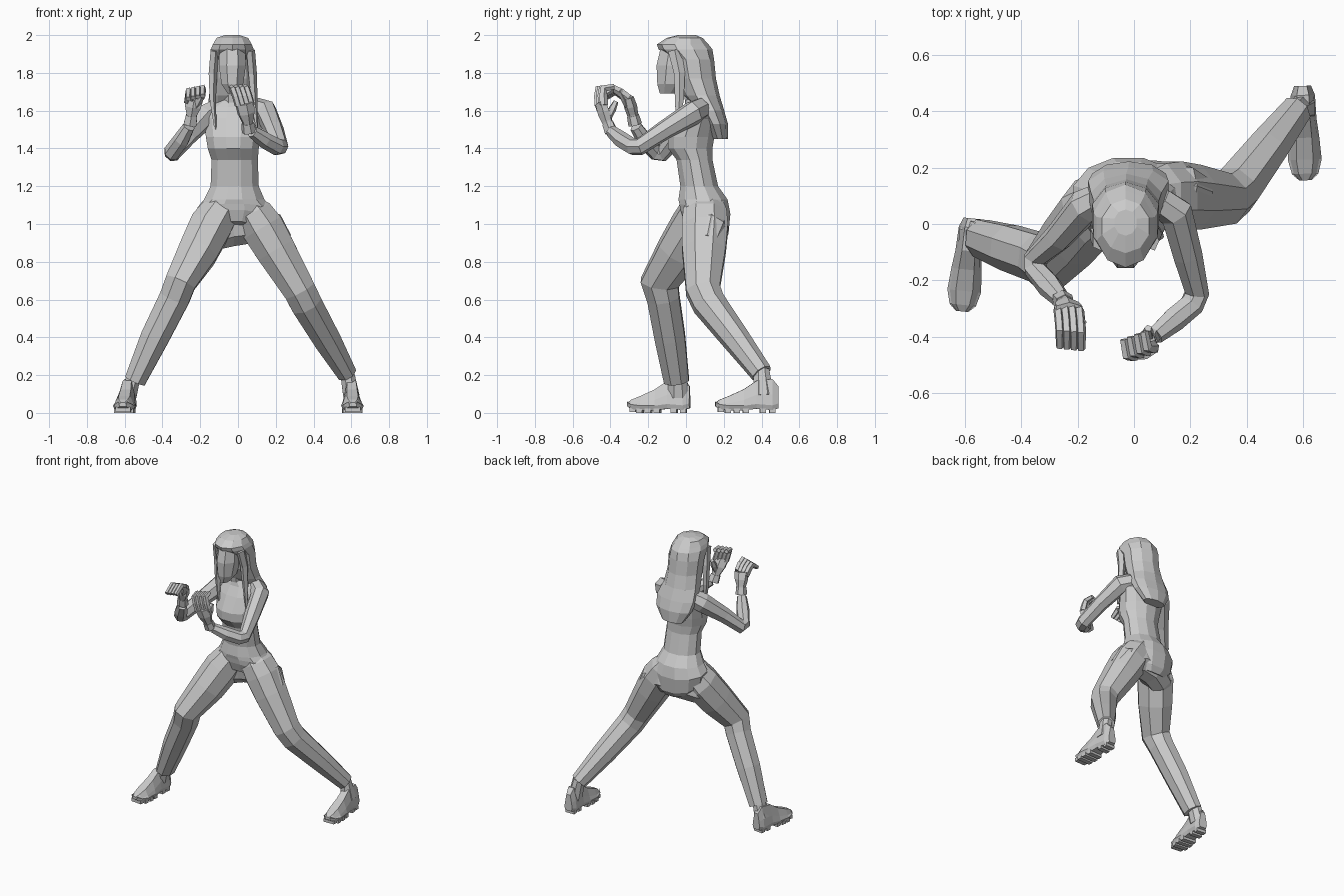
import bpy, bmesh, math
from mathutils import Vector as V


def loft(name, rings):
    """Skin a list of equal point rings and close both ends."""
    bm = bmesh.new()
    rows = [[bm.verts.new(p) for p in r] for r in rings]
    n = len(rows[0])
    for a, b in zip(rows, rows[1:]):
        for i in range(n):
            bm.faces.new((a[i], a[(i + 1) % n], b[(i + 1) % n], b[i]))
    bm.faces.new(rows[0])
    bm.faces.new(rows[-1])
    bmesh.ops.recalc_face_normals(bm, faces=bm.faces)
    me = bpy.data.meshes.new(name)
    bm.to_mesh(me)
    bm.free()
    ob = bpy.data.objects.new(name, me)
    bpy.context.collection.objects.link(ob)
    return ob


def tube(name, path, ref=(0, 1, 0), n=8):
    """Path rows: x, y, z, radius across ref, radius along ref."""
    pts = [V(p[:3]) for p in path]
    last = len(pts) - 1
    rings, u, told = [], None, None
    for i, p in enumerate(path):
        t = V((0, 0, 0))
        if i > 0:
            t += (pts[i] - pts[i - 1]).normalized()
        if i < last:
            t += (pts[i + 1] - pts[i]).normalized()
        t.normalize()
        if u is None:
            u = V(ref).cross(t).normalized()
        else:
            u = told.rotation_difference(t) @ u
        v, told = t.cross(u), t
        k = 1 / math.cos(math.pi / n)
        ang = [(j + .5) * math.tau / n for j in range(n)]
        rings.append([pts[i] + u * (math.cos(a) * p[3] * k) + v * (math.sin(a) * p[4] * k) for a in ang])
    return loft(name, rings)


def stack(name, rows, n=12):
    """Level rings: z, x min, x max, y front, y back, forward tilt."""
    rings = []
    for z, x0, x1, y0, y1, tilt in rows:
        ring = []
        for j in range(n):
            a = (j + .5) * math.tau / n
            dy = math.sin(a) * (y1 - y0) / 2 * 1.035
            ring.append((
                (x0 + x1) / 2 + math.cos(a) * (x1 - x0) / 2 * 1.035,
                (y0 + y1) / 2 + dy, z + dy * tilt))
        rings.append(ring)
    return loft(name, rings)


# torso, pelvis to shoulders, with the seat bridging both thighs
stack("torso", [
    (.96, -.15, .12, -.01, .20, -.5),
    (1.01, -.20, .17, -.03, .225, -.5),
    (1.08, -.215, .175, -.035, .235, -.2),
    (1.13, -.18, .14, -.04, .22, 0),
    (1.20, -.145, .11, -.03, .17, 0),
    (1.34, -.14, .105, -.05, .14, 0),
    (1.40, -.16, .11, -.095, .14, 0),
    (1.46, -.17, .12, -.095, .15, 0),
    (1.56, -.18, .14, -.045, .16, 0),
    (1.62, -.15, .11, -.01, .14, 0),
    (1.66, -.08, .03, 0, .10, 0)])
tube("seat", [
    (-.23, .0, .91, .07, .07), (-.15, .075, .955, .085, .095),
    (-.05, .115, .99, .095, .105), (.07, .125, 1.0, .095, .10),
    (.17, .115, .97, .095, .09), (.23, .10, .90, .07, .06)], (0, 0, 1))
tube("neck", [(-.03, .05, 1.62, .05, .05), (-.03, .02, 1.78, .045, .045)])

# face and long hair
stack("face", [
    (1.69, -.055, -.005, -.14, -.06, 0),
    (1.74, -.09, .03, -.155, -.01, 0),
    (1.84, -.105, .045, -.16, .03, 0),
    (1.945, -.10, .04, -.135, .03, 0)], 8)
stack("hair", [
    (2.0, -.07, .01, -.04, .05, 0),
    (1.985, -.115, .055, -.10, .085, 0),
    (1.95, -.135, .075, -.15, .115, 0),
    (1.925, -.145, .085, -.14, .135, 0),
    (1.87, -.15, .09, -.075, .145, 0),
    (1.77, -.145, .09, -.055, .155, 0),
    (1.68, -.155, .10, -.01, .175, 0),
    (1.60, -.165, .125, .06, .20, 0),
    (1.53, -.15, .115, .10, .22, 0),
    (1.45, -.10, .06, .14, .22, 0)], 10)
for side, xs in (("left", (-.125, -.135, -.135, -.12)), ("right", (.065, .075, .085, .10))):
    tube("hair_strand_" + side, [
        (xs[0], -.06, 1.92, .02, .03), (xs[1], -.035, 1.80, .02, .025),
        (xs[2], -.035, 1.66, .015, .02), (xs[3], -.045, 1.50, .005, .006)], n=5)

# trouser legs
tube("front_leg", [
    (-.075, .10, 1.13, .05, .08), (-.10, .075, 1.06, .10, .11), (-.15, .04, .98, .112, .122),
    (-.215, -.04, .85, .105, .115), (-.305, -.14, .69, .082, .10),
    (-.335, -.12, .61, .08, .085), (-.44, -.085, .40, .075, .08),
    (-.545, -.05, .17, .056, .066)])
tube("rear_leg", [
    (.045, .10, 1.13, .05, .09), (.08, .10, 1.06, .10, .115), (.13, .10, .98, .112, .122),
    (.20, .095, .86, .105, .115), (.325, .09, .65, .085, .09),
    (.36, .12, .58, .083, .085), (.47, .265, .39, .072, .07),
    (.575, .40, .21, .052, .055)])


def foot(name, heel, toe):
    """Boot with a lugged sole."""
    h, t = V((*heel, 0)), V((*toe, 0))
    d = t - h
    s = V((-d.y, d.x, 0)).normalized()
    rings = []
    for f, w, z0, z1 in ((0, .03, .025, .14), (.1, .043, .015, .18), (.35, .046, .022, .17),
                         (.55, .054, .013, .125), (.78, .06, .013, .09), (.93, .047, .02, .07), (1, .022, .035, .055)):
        prof = ((-.8, z0), (.8, z0), (1, z0 + .025), (.85, (z0 + z1) / 2), (.5, z1),
                (-.5, z1), (-.85, (z0 + z1) / 2), (-1, z0 + .025))
        rings.append([h + d * f + s * (w * k) + V((0, 0, z)) for k, z in prof])
    loft(name + "_boot", rings)
    for i, f in enumerate((.1, .25, .52, .66, .80, .91)):
        c = h + d * f
        w = (.034, .038, .048, .053, .051, .04)[i]
        z = .012 if i < 5 else .018
        tube(f"{name}_lug_{i}", [(*(c + s * w * k + V((0, 0, z))), .016, .012) for k in (-1, 1)], (0, 0, 1), 4)


foot("front", (-.575, .02), (-.61, -.31))
foot("rear", (.598, .49), (.608, .155))
tube("front_ankle", [(-.58, -.04, .09, .043, .055), (-.55, -.045, .20, .036, .05)])
tube("rear_ankle", [(.60, .41, .09, .043, .055), (.575, .40, .23, .036, .04)])

# sleeves
tube("left_arm", [
    (-.12, .09, 1.60, .05, .055), (-.175, .06, 1.57, .058, .06),
    (-.27, -.05, 1.465, .047, .047), (-.35, -.125, 1.375, .04, .043),
    (-.35, -.16, 1.38, .038, .042), (-.30, -.22, 1.445, .04, .04),
    (-.26, -.265, 1.515, .03, .03)], (0, 0, 1), 7)
tube("right_arm", [
    (.09, .08, 1.61, .05, .055), (.15, .04, 1.59, .055, .06),
    (.19, -.11, 1.50, .048, .047), (.222, -.245, 1.41, .04, .043),
    (.205, -.285, 1.41, .04, .042), (.14, -.34, 1.445, .04, .04),
    (.075, -.395, 1.49, .03, .03)], (0, 0, 1), 7)


def hand(name, wrist, knuckle, mid, tip, across, thumb):
    """Palm, four curled fingers and a thumb."""
    w, k, m, t, a = map(V, (wrist, knuckle, mid, tip, across))
    a.normalize()
    ref = a.cross(k - w).normalized()
    tube(name + "_palm", [(*w, .024, .024), (*w.lerp(k, .25), .027, .026),
                          (*w.lerp(k, .6), .042, .03), (*k, .048, .024)], ref, 6)
    for i in range(4):
        o = a * ((i - 1.5) * .026)
        tube(f"{name}_finger_{i}", [(*(k + o - (k - w) * .1), .014, .019), (*(k.lerp(m, .5) + o), .014, .019),
                                    (*(m + o), .014, .018), (*(t + o), .012, .012)], ref, 5)
    b = w.lerp(k, .3)
    th = V(thumb)
    tube(name + "_thumb", [(*b, .016, .016), (*(b.lerp(th, .6)), .018, .017), (*th, .011, .011)], ref, 5)
    cuff = (k - w).normalized() * .025
    tube(name + "_cuff", [(*(w - cuff), .034, .032), (*(w + cuff), .03, .028)], ref, 6)


hand("left_hand", (-.25, -.275, 1.55), (-.23, -.305, 1.67), (-.225, -.38, 1.71), (-.225, -.44, 1.67),
     (1, -.1, .2), (-.18, -.35, 1.71))
hand("right_hand", (.055, -.405, 1.51), (.035, -.455, 1.64), (.01, -.45, 1.715), (.0, -.395, 1.725),
     (.9, .35, .05), (.05, -.37, 1.65))
